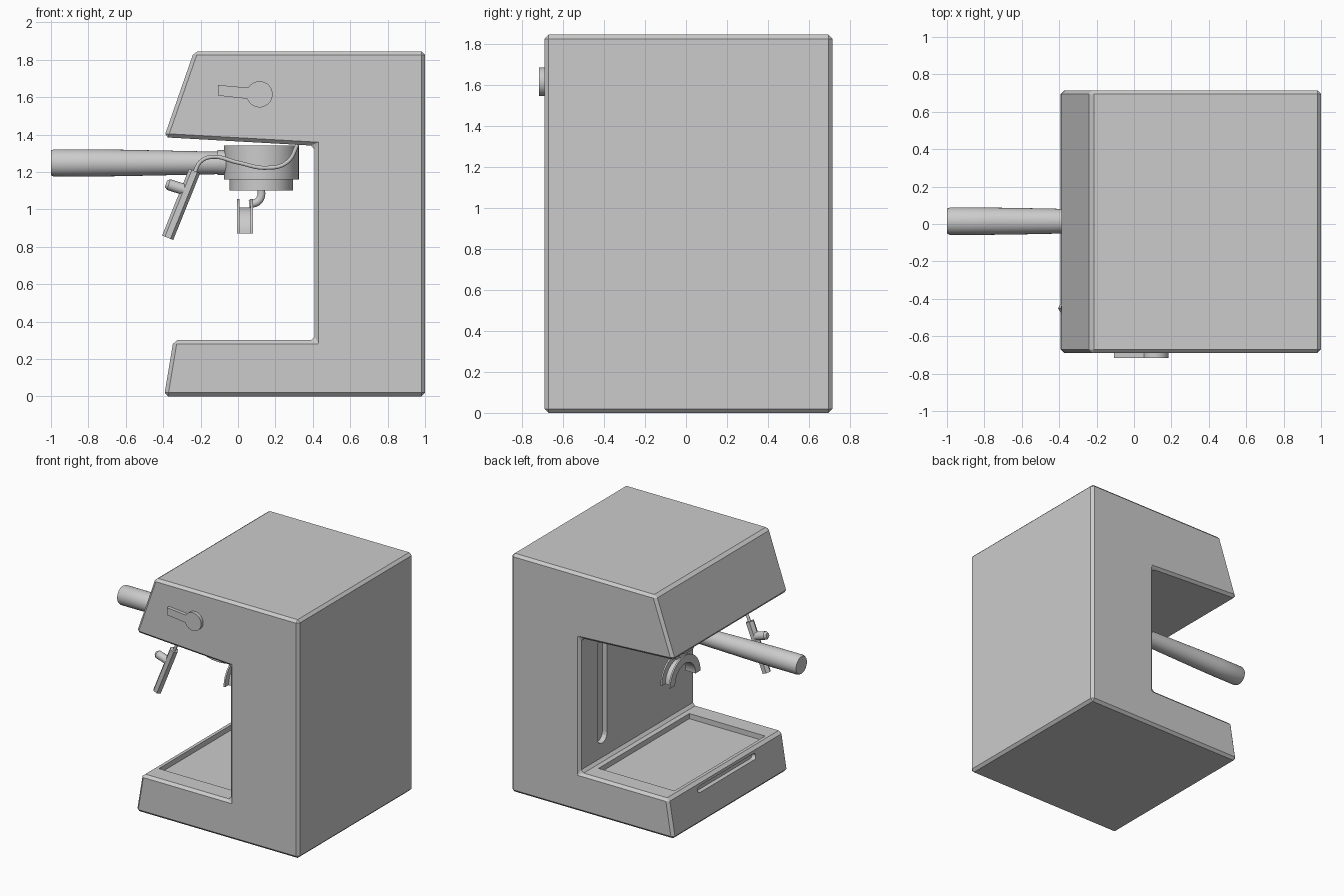
import bpy, bmesh, math
from mathutils import Vector, Matrix

if "Cube" in bpy.data.objects:
    bpy.data.objects.remove(bpy.data.objects["Cube"])

MID = 0.015  # y of the machine's centre plane


def finish(name, bm, smooth=False):
    bmesh.ops.recalc_face_normals(bm, faces=bm.faces[:])
    me = bpy.data.meshes.new(name)
    bm.to_mesh(me)
    bm.free()
    ob = bpy.data.objects.new(name, me)
    bpy.context.collection.objects.link(ob)
    bpy.ops.object.select_all(action='DESELECT')
    ob.select_set(True)
    bpy.context.view_layer.objects.active = ob
    if smooth:
        bpy.ops.object.shade_smooth_by_angle(angle=math.radians(35))
    return ob


def prism(name, pts, axis, a, b, bevel=0, smooth=False):
    """Extrude a 2D outline from a to b along the given axis."""
    place = {'x': lambda p, q: (q, p[0], p[1]),
             'y': lambda p, q: (p[0], q, p[1]),
             'z': lambda p, q: (p[0], p[1], q)}[axis]
    bm = bmesh.new()
    face = bm.faces.new([bm.verts.new(place(p, a)) for p in pts])
    ext = bmesh.ops.extrude_face_region(bm, geom=[face])
    shift = Vector(place((0, 0), b - a))
    bmesh.ops.translate(bm, vec=shift, verts=[v for v in ext['geom'] if isinstance(v, bmesh.types.BMVert)])
    bmesh.ops.recalc_face_normals(bm, faces=bm.faces[:])
    if bevel:
        bmesh.ops.bevel(bm, geom=bm.edges[:], offset=bevel, segments=1, affect='EDGES', profile=0.5)
    return finish(name, bm, smooth)


def lathe(name, prof, origin, direction, sides=48, smooth=True):
    """Revolve (radius, distance) pairs around a direction, closing both ends."""
    rot = Vector((0, 0, 1)).rotation_difference(Vector(direction)).to_matrix().to_4x4()
    mat = Matrix.Translation(origin) @ rot
    bm = bmesh.new()
    rings = [[bm.verts.new(mat @ Vector((r * math.cos(2 * math.pi * i / sides),
                                         r * math.sin(2 * math.pi * i / sides), h)))
              for i in range(sides)] for r, h in prof]
    for lo, hi in zip(rings, rings[1:]):
        for i in range(sides):
            j = (i + 1) % sides
            bm.faces.new((lo[i], lo[j], hi[j], hi[i]))
    bm.faces.new(rings[0])
    bm.faces.new(rings[-1])
    return finish(name, bm, smooth)


def tube(name, pts, radius):
    cu = bpy.data.curves.new(name, 'CURVE')
    cu.dimensions = '3D'
    cu.bevel_depth, cu.bevel_resolution, cu.use_fill_caps = radius, 3, True
    sp = cu.splines.new('BEZIER')
    sp.bezier_points.add(len(pts) - 1)
    for bp, p in zip(sp.bezier_points, pts):
        bp.co = p
        bp.handle_left_type = bp.handle_right_type = 'AUTO'
    ob = bpy.data.objects.new(name, cu)
    bpy.context.collection.objects.link(ob)


def stadium(u0, u1, v0, v1, n=8):
    """Rounded-end slot outline filling the rectangle."""
    r = min(u1 - u0, v1 - v0) / 2
    tall = v1 - v0 > u1 - u0
    ends = [(u0 + r, v1 - r), (u0 + r, v0 + r)] if tall else [(u1 - r, v0 + r), (u0 + r, v0 + r)]
    start = 0 if tall else -math.pi / 2
    return [(c[0] + r * math.cos(start + k * math.pi + i * math.pi / n),
             c[1] + r * math.sin(start + k * math.pi + i * math.pi / n))
            for k, c in enumerate(ends) for i in range(n + 1)]


# C-shaped housing with chamfered edges
body = prism('housing', [(-0.395, 0), (1, 0), (1, 1.845), (-0.235, 1.845), (-0.395, 1.385),
                         (0.41, 1.34), (0.41, 0.30), (-0.345, 0.30)], 'y', -0.69, 0.715, bevel=0.02)

# recesses: drip tray, water level window, tray grip
cutters = [
    prism('tray_cut', [(-0.30, -0.54), (0.35, -0.54), (0.35, 0.57), (-0.30, 0.57)], 'z', 0.26, 0.5),
    prism('window_cut', stadium(0.38, 0.50, 0.43, 1.25), 'x', 0.2, 0.45),
    prism('grip_cut', stadium(-0.345, 0.365, 0.215, 0.26), 'x', -0.6, -0.325),
]
for c in cutters:
    m = body.modifiers.new(c.name, 'BOOLEAN')
    m.operation, m.solver, m.object = 'DIFFERENCE', 'EXACT', c
    bpy.context.view_layer.objects.active = body
    bpy.ops.object.modifier_apply(modifier=m.name)
    bpy.data.objects.remove(c)

# steam dial with pointer on the side
a0, a1 = math.radians(-160), math.radians(150)
dial = [(0.115 + 0.07 * math.cos(a0 + (a1 - a0) * i / 32), 1.615 + 0.07 * math.sin(a0 + (a1 - a0) * i / 32))
        for i in range(33)]
prism('steam_dial', dial + [(-0.108, 1.665), (-0.108, 1.608)], 'y', -0.716, -0.68, smooth=True)

# brew head and filter basket
lathe('brew_head', [(0.17, 0), (0.17, 0.06), (0.2, 0.06), (0.2, 0.24)], (0.125, MID, 1.10), (0, 0, 1))

# filter handle and its collar
lathe('filter_handle', [(0.066, 0), (0.073, 0.015), (0.073, 0.22), (0.07, 0.42), (0.06, 0.90), (0.06, 1.0)],
      (-1, MID, 1.248), (1, 0, 0))
lathe('handle_collar', [(0.066, 0), (0.068, 0.1)], (-0.11, MID, 1.25), (1, 0, 0))

# outlet pipe and arched double spout (open channel swept over a half circle)
tube('outlet_pipe', [(0.125, MID, 1.11), (0.12, MID, 1.06), (0.095, MID, 1.035), (0.06, MID, 1.03)], 0.022)
channel = [(-0.005, 0.125), (0.08, 0.125), (0.08, 0.185), (0.068, 0.185),
           (0.068, 0.14), (0.007, 0.14), (0.007, 0.185), (-0.005, 0.185)]
bm = bmesh.new()
loops = []
for i in range(25):
    t = math.pi * i / 24
    loops.append([bm.verts.new((x, MID + r * math.cos(t), 0.87 + r * math.sin(t))) for x, r in channel])
for lo, hi in zip(loops, loops[1:]):
    for k in range(8):
        bm.faces.new((lo[k], lo[(k + 1) % 8], hi[(k + 1) % 8], hi[k]))
bm.faces.new(loops[0])
bm.faces.new(loops[-1])
finish('double_spout', bm, True)

# steam pipe, wand grip and thumb tab
WY = -0.45
tube('steam_pipe', [(-0.235, WY, 1.19), (-0.20, WY, 1.255), (-0.14, WY, 1.28), (0, WY, 1.25),
                    (0.15, WY, 1.222), (0.26, WY, 1.25), (0.325, WY, 1.36)], 0.011)
top, tip = Vector((-0.232, WY, 1.205)), Vector((-0.376, WY, 0.848))
lathe('steam_wand', [(0.032, 0), (0.032, (tip - top).length)], top, tip - top, sides=6, smooth=False)
lathe('wand_tab', [(0.03, 0), (0.03, 0.09), (0.018, 0.105)], (-0.285, WY, 1.105), (-0.95, 0, 0.3), sides=16)
